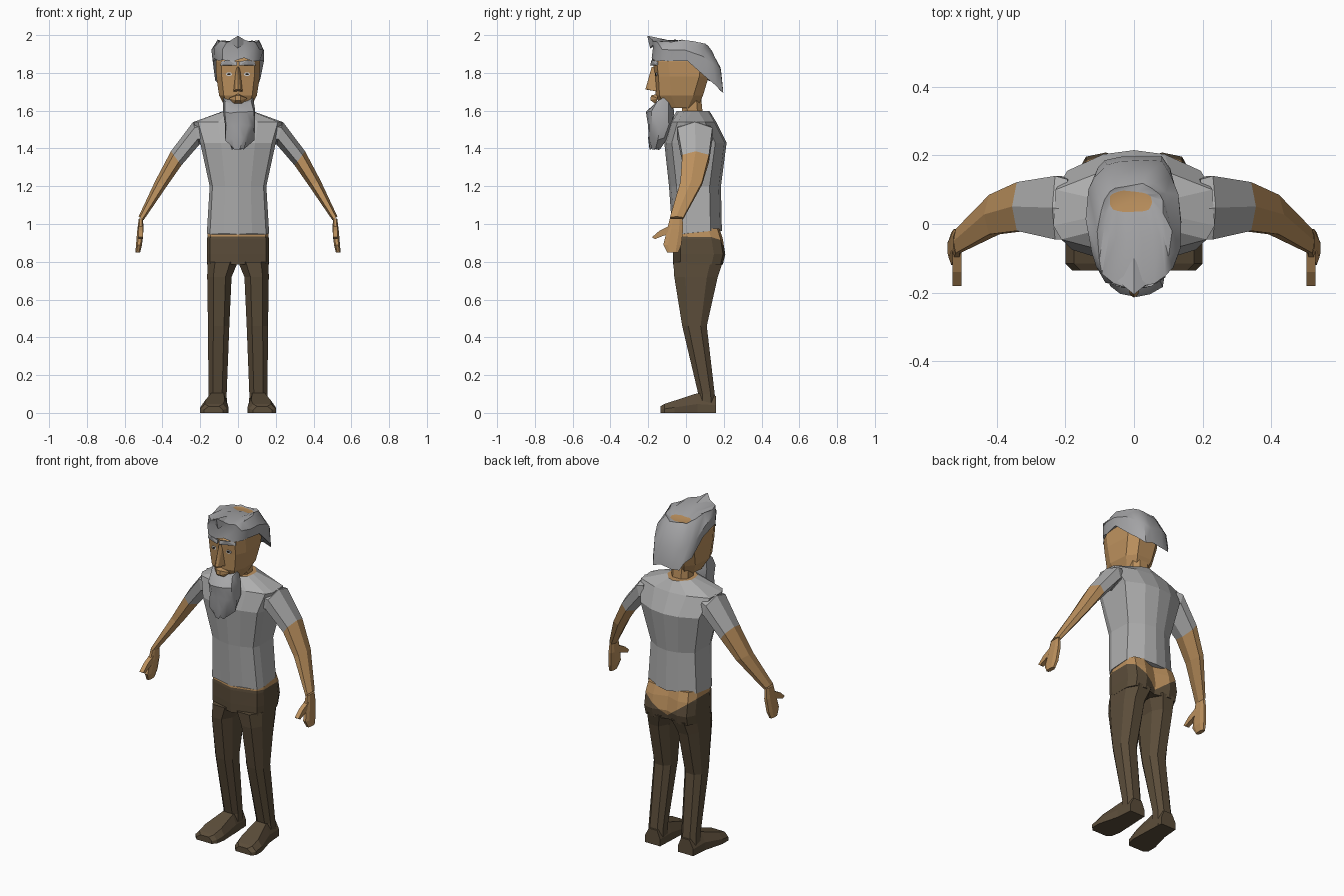
import bpy, bmesh, math, random
from mathutils import Vector

if "Cube" in bpy.data.objects:
    bpy.data.objects.remove(bpy.data.objects["Cube"])

random.seed(4)


def material(name, rgb):
    m = bpy.data.materials.new(name)
    m.diffuse_color = (*rgb, 1)
    m.use_nodes = True
    m.node_tree.nodes["Principled BSDF"].inputs["Base Color"].default_value = m.diffuse_color
    return m


SKIN = material("skin", (0.50, 0.28, 0.11))
SHIRT = material("shirt_grey", (0.42, 0.42, 0.42))
PANTS = material("trouser_brown", (0.105, 0.074, 0.042))
HAIR = material("hair_grey", (0.38, 0.38, 0.39))
EYE = material("eye_white", (0.65, 0.65, 0.65))
DARK = material("pupil_dark", (0.02, 0.015, 0.01))


def finish(bm, name, mats, rule=None, smooth=False):
    bmesh.ops.recalc_face_normals(bm, faces=bm.faces[:])
    if rule:
        for f in bm.faces:
            f.material_index = rule(f.calc_center_median())
    me = bpy.data.meshes.new(name)
    bm.to_mesh(me)
    bm.free()
    ob = bpy.data.objects.new(name, me)
    bpy.context.collection.objects.link(ob)
    for m in mats:
        me.materials.append(m)
    if smooth:
        bpy.ops.object.select_all(action='DESELECT')
        ob.select_set(True)
        bpy.context.view_layer.objects.active = ob
        bpy.ops.object.shade_smooth_by_angle(angle=math.radians(35))
    return ob


def loft(name, rings, mats, rule=None, caps=(True, True), cuts=(), smooth=False):
    """Skin a list of equal-length point rings."""
    bm = bmesh.new()
    vs = [[bm.verts.new(p) for p in r] for r in rings]
    n = len(vs[0])
    for a, b in zip(vs, vs[1:]):
        for i in range(n):
            j = (i + 1) % n
            bm.faces.new((a[i], a[j], b[j], b[i]))
    if caps[0]:
        bm.faces.new(vs[0][::-1])
    if caps[1]:
        bm.faces.new(vs[-1])
    for co, no in cuts:
        bmesh.ops.bisect_plane(bm, geom=bm.verts[:] + bm.edges[:] + bm.faces[:],
                               plane_co=co, plane_no=no)
    return finish(bm, name, mats, rule, smooth)


def hull(name, pts, mat):
    bm = bmesh.new()
    for p in pts:
        bm.verts.new(p)
    bmesh.ops.convex_hull(bm, input=bm.verts[:])
    return finish(bm, name, [mat])


def sym(half, z):
    """Mirror a half outline running from front centre to back centre."""
    full = half + [(-x, y) for x, y in reversed(half[1:-1])]
    return [(x, y, z) for x, y in full]


def box_ring(x0, x1, y0, y1, z, k=0.25):
    """Chamfered rectangle at height z."""
    a, b = (x1 - x0) * k, (y1 - y0) * k
    return [(x0 + a, y0, z), (x1 - a, y0, z), (x1, y0 + b, z), (x1, y1 - b, z),
            (x1 - a, y1, z), (x0 + a, y1, z), (x0, y1 - b, z), (x0, y0 + b, z)]


def flip(rings, s):
    return [[(s * x, y, z) for x, y, z in r] for r in rings]


# Shirt body with a slightly wavy hem; the collar opening is skin
def torso_ring(z, w, yf, yb):
    return sym([(0, yf), (0.45 * w, yf + 0.012), (0.9 * w, yf + 0.04), (w, yf + 0.08),
                (w * 0.97, yb - 0.06), (0.45 * w, yb - 0.012), (0, yb)], z)


body = [torso_ring(*r) for r in [
    (0.945, 0.165, -0.072, 0.19), (1.2, 0.15, -0.09, 0.185), (1.43, 0.2, -0.115, 0.215),
    (1.54, 0.235, -0.085, 0.16), (1.597, 0.08, -0.05, 0.125)]]
body[0] = [(x, y, z + (0.018 if y > 0.1 else 0) + 0.006 * (i % 2))
           for i, (x, y, z) in enumerate(body[0])]
loft("shirt_body", body, [SHIRT, SKIN], lambda c: int(c.z > 1.59))


# Hips: trousers with a low V at the back showing skin
def hip_ring(z, w, yf, yb):
    return sym([(0, yf), (0.9 * w, yf + 0.04), (w, yf + 0.08), (w, yb - 0.06),
                (0.85 * w, yb - 0.012), (0.5 * w, yb), (0, yb - 0.025)], z)


hips = [hip_ring(*r) for r in [
    (0.785, 0.163, -0.068, 0.195), (0.84, 0.165, -0.07, 0.208),
    (0.92, 0.164, -0.071, 0.195), (0.975, 0.157, -0.066, 0.178)]]
loft("hips", hips, [PANTS, SKIN],
     lambda c: int(c.z > 0.935 or (c.y > 0.05 and c.z > 0.81 + 0.75 * abs(c.x))),
     cuts=[((0, 0, 0.935), (0, 0, 1)), ((0, 0, 0.81), (-0.75, 0, 1)),
           ((0, 0, 0.81), (0.75, 0, 1))])


# Arm rings: top point, bottom point in x-z, then front and back y
def arm_ring(tx, tz, bx, bz, yf, yb):
    top, bot = Vector((tx, 0, tz)), Vector((bx, 0, bz))
    mid, half = (top + bot) / 2, (top - bot) / 2
    out = []
    for i in range(6):
        a = i * math.pi / 3
        p = mid + half * math.cos(a)
        p.y = (yf + yb) / 2 + (yb - yf) / 2 * math.sin(a) / 0.866
        out.append(tuple(p))
    return out


ARM = [arm_ring(*r) for r in [
    (0.2, 1.55, 0.175, 1.42, -0.045, 0.13), (0.238, 1.54, 0.205, 1.42, -0.045, 0.14),
    (0.355, 1.385, 0.30, 1.31, -0.02, 0.122), (0.437, 1.23, 0.377, 1.20, -0.03, 0.085),
    (0.526, 1.04, 0.5, 1.02, -0.085, -0.015)]]
HAND = [box_ring(0.503, 0.525, -0.085, -0.018, 1.03), box_ring(0.5, 0.533, -0.1, -0.015, 0.97),
        box_ring(0.508, 0.54, -0.12, -0.025, 0.89), box_ring(0.518, 0.543, -0.1, -0.04, 0.85)]
LEG = [box_ring(*r) for r in [
    (0.0, 0.162, -0.067, 0.195, 0.80), (0.034, 0.163, -0.062, 0.168, 0.72),
    (0.046, 0.159, -0.02, 0.11, 0.46), (0.06, 0.156, 0.065, 0.152, 0.1),
    (0.058, 0.16, 0.06, 0.16, 0.0)]]
# Shoe sections from heel to toe
SHOE = [[(x0, y, 0), (x1, y, 0), (x1, y, h * 0.45), (x1 - 0.025, y, h),
         (x0 + 0.02, y, h), (x0, y, h * 0.45)] for y, x0, x1, h in [
    (0.16, 0.06, 0.16, 0.09), (0.06, 0.055, 0.168, 0.104), (-0.06, 0.05, 0.2, 0.065),
    (-0.115, 0.06, 0.2, 0.047), (-0.135, 0.08, 0.18, 0.035)]]

for side, s in (("right", 1), ("left", -1)):
    loft(side + "_sleeve", flip(ARM[:3], s), [SHIRT])
    loft(side + "_arm", flip(ARM[2:], s), [SKIN])
    loft(side + "_hand", flip(HAND, s), [SKIN])
    hull(side + "_thumb", [(s * x, y, z) for x in (0.502, 0.528) for y, z in
                           ((-0.07, 1.0), (-0.075, 0.955), (-0.14, 0.965), (-0.18, 0.93),
                            (-0.165, 0.92))], SKIN)
    loft(side + "_leg", flip(LEG, s), [PANTS])
    loft(side + "_shoe", flip(SHOE, s), [PANTS])
    # Eye, pupil and eyebrow
    for part, mat, r, y in (("eye", EYE, 0.013, -0.16), ("pupil", DARK, 0.007, -0.163)):
        hull(f"{side}_{part}", [(s * (0.048 + 1.3 * r * math.cos(a)), y + d,
                                 1.793 + 0.8 * r * math.sin(a))
                                for a in [k * math.pi / 4 for k in range(8)]
                                for d in (0, 0.008)], mat)
    hull(side + "_eyebrow", [(s * x, y, z) for x, y, z in (
        (0.006, -0.19, 1.838), (0.006, -0.185, 1.86), (0.05, -0.182, 1.868),
        (0.092, -0.155, 1.84), (0.09, -0.15, 1.86), (0.05, -0.178, 1.842),
        (0.01, -0.15, 1.85), (0.085, -0.13, 1.85))], HAIR)

# Neck
loft("neck", [box_ring(-0.055, 0.055, -0.02, 0.09, 1.57),
              box_ring(-0.055, 0.055, -0.02, 0.08, 1.67)], [SKIN])


# Head
def head_ring(z, w, yf, yb):
    return sym([(0, yf), (0.75 * w, yf + 0.02), (w, yf + 0.08), (0.9 * w, yb - 0.05),
                (0.5 * w, yb), (0, yb)], z)


loft("head", [head_ring(*r) for r in [
    (1.615, 0.065, -0.13, 0.06), (1.68, 0.1, -0.16, 0.09), (1.78, 0.115, -0.166, 0.12),
    (1.86, 0.116, -0.175, 0.13), (1.93, 0.09, -0.13, 0.1)]], [SKIN])

# Nose and lips
hull("nose", [(0, -0.182, 1.83), (0, -0.215, 1.712), (0.024, -0.155, 1.702),
              (-0.024, -0.155, 1.702), (0.012, -0.155, 1.835), (-0.012, -0.155, 1.835),
              (0.012, -0.205, 1.712), (-0.012, -0.205, 1.712)], SKIN)
hull("lips", [(s * x, y, z) for s in (-1, 1) for x, y, z in (
    (0.05, -0.15, 1.665), (0.012, -0.186, 1.68), (0.012, -0.188, 1.655),
    (0.02, -0.16, 1.635), (0.0, -0.15, 1.69))], SKIN)


# Hair: tousled rounded rings around a bald spot
def hair_ring(cy, rx, ry, z, drop, jitter, cx=0.0):
    out = []
    for i in range(18):
        a = 2 * math.pi * i / 18
        c, s = math.cos(a), math.sin(a)
        j = [random.uniform(-jitter, jitter) for _ in range(3)]
        x = cx + rx * math.copysign(abs(c) ** 0.7, c) + j[0] * 0.6
        y = cy + ry * math.copysign(abs(s) ** 0.7, s) + j[1]
        out.append((x, y, z - drop * max(0, y) + j[2]))
    return out


hair = [hair_ring(0.0, 0.1, 0.125, 1.885, 0.9, 0),
        hair_ring(0.015, 0.13, 0.19, 1.872, 0.85, 0.013),
        hair_ring(0.005, 0.135, 0.185, 1.93, 0.6, 0.011),
        hair_ring(-0.03, 0.105, 0.16, 1.97, 0.35, 0.011),
        hair_ring(0.03, 0.088, 0.085, 1.97, 0.2, 0.007),
        hair_ring(0.065, 0.062, 0.03, 1.955, 0.15, 0.003, -0.01)]
loft("hair", hair, [HAIR, SKIN],
     lambda c: int(c.z > 1.9 and math.hypot(c.x + 0.01, c.y - 0.065) < 0.012),
     caps=(False, True), smooth=True)
hull("forelock", [(0, -0.205, 1.997), (-0.05, -0.165, 1.965), (0.05, -0.165, 1.965),
                  (0, -0.19, 1.93), (0, -0.1, 1.975)], HAIR)


# Beard: ragged tapering rings, dipping below the mouth
def beard_ring(z, cx, w, yf, yb, dip, jitter):
    out = []
    for i in range(12):
        a = 2 * math.pi * i / 12
        c, s = math.cos(a), math.sin(a)
        j = [random.uniform(-jitter, jitter) for _ in range(3)]
        y = (yf + yb) / 2 + (yb - yf) / 2 * math.copysign(abs(s) ** 0.7, s)
        out.append((cx + w * c + j[0], y + j[1] * 0.6, z - dip * max(0, -s) + j[2]))
    return out


loft("beard", [beard_ring(*r) for r in [
    (1.668, 0, 0.08, -0.17, -0.075, 0.035, 0), (1.60, 0.005, 0.088, -0.21, -0.065, 0.01, 0.004),
    (1.52, 0.01, 0.08, -0.205, -0.07, 0, 0.008), (1.455, 0.005, 0.07, -0.2, -0.095, 0, 0.013),
    (1.40, 0.0, 0.028, -0.19, -0.14, 0, 0.008)]], [HAIR], smooth=True)
